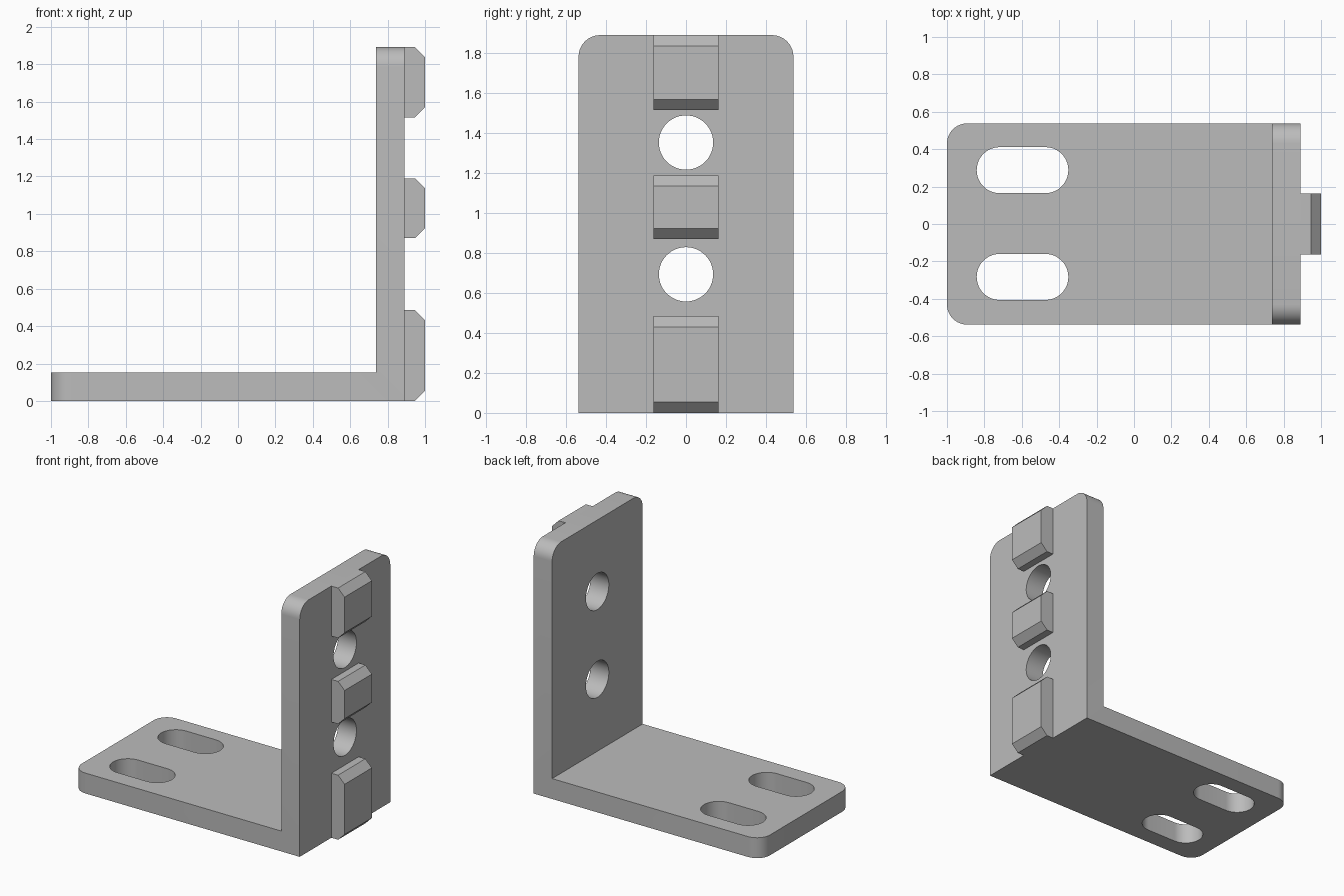
import bpy, bmesh, math
from mathutils import Vector

if "Cube" in bpy.data.objects:
    bpy.data.objects.remove(bpy.data.objects["Cube"])

grey = bpy.data.materials.new("light_grey")
grey.diffuse_color = (0.5, 0.5, 0.5, 1)
grey.use_nodes = True
grey.node_tree.nodes["Principled BSDF"].inputs["Base Color"].default_value = grey.diffuse_color


def prism(name, points, direction):
    """Closed polygon extruded along a direction."""
    bm = bmesh.new()
    face = bm.faces.new([bm.verts.new(p) for p in points])
    ext = bmesh.ops.extrude_face_region(bm, geom=[face])
    verts = [v for v in ext["geom"] if isinstance(v, bmesh.types.BMVert)]
    bmesh.ops.translate(bm, verts=verts, vec=Vector(direction))
    bmesh.ops.recalc_face_normals(bm, faces=bm.faces)
    mesh = bpy.data.meshes.new(name)
    bm.to_mesh(mesh)
    bm.free()
    obj = bpy.data.objects.new(name, mesh)
    bpy.context.collection.objects.link(obj)
    mesh.materials.append(grey)
    return obj


def stadium(half, r, n=24):
    """Outline of a slot; half = 0 gives a circle."""
    pts = []
    for side in (1, -1):
        for i in range(n + (half > 0)):
            a = math.pi * i / n - math.pi / 2
            pts.append((side * (half + r * math.cos(a)), side * r * math.sin(a)))
    return pts


# L-shaped bracket body
W, T, X, H = 0.538, 0.153, 0.89, 1.892
profile = [(-1, 0), (X, 0), (X, H), (X - T, H), (X - T, T), (-1, T)]
body = prism("bracket", [(x, -W, z) for x, z in profile], (0, 2 * W, 0))

# Rounded outer corners of both plates
bm = bmesh.new()
bm.from_mesh(body.data)
corners = [e for e in bm.edges
           if abs(e.verts[0].co.y - e.verts[1].co.y) < 1e-4
           and (all(v.co.x < -0.99 for v in e.verts) or all(v.co.z > H - 0.01 for v in e.verts))]
bmesh.ops.bevel(bm, geom=corners, offset=0.108, segments=10, profile=0.5, affect='EDGES')
bm.to_mesh(body.data)
bm.free()

# Base slots and upright bolt holes
cutters = [prism("slot_cutter", [(-0.596 + u, y + v, -0.1) for u, v in stadium(0.122, 0.123)], (0, 0, 0.4))
           for y in (-0.283, 0.288)]
cutters += [prism("hole_cutter", [(0.6, u, z + v) for u, v in stadium(0, 0.136)], (0.5, 0, 0))
            for z in (0.694, 1.354)]
for c in cutters:
    mod = body.modifiers.new("cut", 'BOOLEAN')
    mod.operation, mod.solver, mod.object = 'DIFFERENCE', 'EXACT', c
bpy.context.view_layer.objects.active = body
body.select_set(True)
for mod in list(body.modifiers):
    bpy.ops.object.modifier_apply(modifier=mod.name)
for c in cutters:
    bpy.data.objects.remove(c)
bpy.ops.object.shade_smooth_by_angle(angle=math.radians(30))

# Chamfered locating lugs on the outer face
C = 0.054
for name, z0, z1 in (("lower_lug", 0, 0.485), ("middle_lug", 0.87, 1.19), ("upper_lug", 1.516, H)):
    outline = [(X, z0), (1 - C, z0), (1, z0 + C), (1, z1 - C), (1 - C, z1), (X, z1)]
    prism(name, [(x, -0.162, z) for x, z in outline], (0, 0.324, 0))
